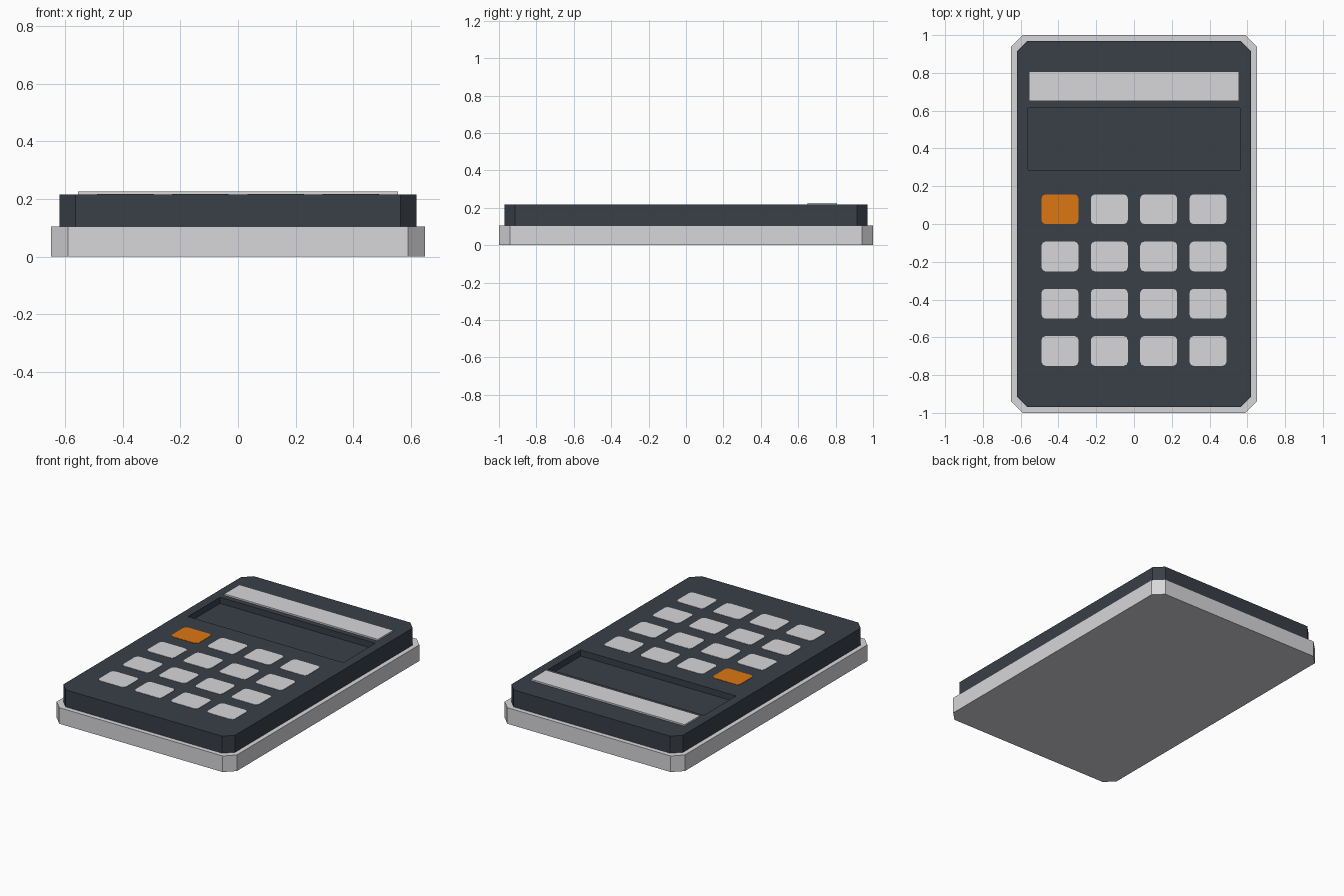
import bpy, bmesh

if "Cube" in bpy.data.objects:
    bpy.data.objects.remove(bpy.data.objects["Cube"])


def material(name, color):
    m = bpy.data.materials.new(name)
    m.diffuse_color = (*color, 1)
    m.use_nodes = True
    m.node_tree.nodes["Principled BSDF"].inputs["Base Color"].default_value = m.diffuse_color
    return m


SILVER = material("silver_grey", (0.68, 0.68, 0.70))
DARK = material("dark_slate", (0.041, 0.050, 0.064))
ORANGE = material("orange", (0.72, 0.18, 0.006))


def block(name, x0, x1, y0, y1, z0, z1, mat, corner=0.0, segments=1):
    """Box with optionally bevelled vertical edges."""
    bm = bmesh.new()
    bmesh.ops.create_cube(bm, size=1)
    for v in bm.verts:
        v.co.x = x1 if v.co.x > 0 else x0
        v.co.y = y1 if v.co.y > 0 else y0
        v.co.z = z1 if v.co.z > 0 else z0
    if corner:
        upright = [e for e in bm.edges
                   if abs(e.verts[0].co.z - e.verts[1].co.z) > 1e-5]
        bmesh.ops.bevel(bm, geom=upright, offset=corner, segments=segments,
                        profile=0.5, affect='EDGES')
    mesh = bpy.data.meshes.new(name)
    bm.to_mesh(mesh)
    bm.free()
    mesh.materials.append(mat)
    obj = bpy.data.objects.new(name, mesh)
    bpy.context.collection.objects.link(obj)
    return obj


TOP = 0.216

# Casing: light lower shell and dark upper shell
block("lower_shell", -0.65, 0.65, -1, 1, 0, 0.105, SILVER, 0.06)
upper = block("upper_shell", -0.62, 0.62, -0.97, 0.97, 0.105, TOP, DARK, 0.055)

# Sunken display window
cutter = block("display_cutter", -0.56, 0.56, 0.285, 0.615, TOP - 0.04, 0.4, DARK)
cutter.hide_render = True
cutter.hide_viewport = True
cut = upper.modifiers.new("display_recess", 'BOOLEAN')
cut.operation = 'DIFFERENCE'
cut.solver = 'EXACT'
cut.object = cutter

# Light strip above the display
block("top_strip", -0.555, 0.555, 0.65, 0.807, TOP - 0.02, 0.226, SILVER)

# Keypad, with one orange key at top left
for row in range(4):
    for col in range(4):
        x = -0.392 + col * 0.2613
        y = 0.078 - row * 0.25
        first = row == 0 and col == 0
        block(f"key_{row + 1}_{col + 1}", x - 0.098, x + 0.098,
              y - 0.079, y + 0.079, TOP - 0.02, TOP + 0.002,
              ORANGE if first else SILVER, 0.022, 2)
